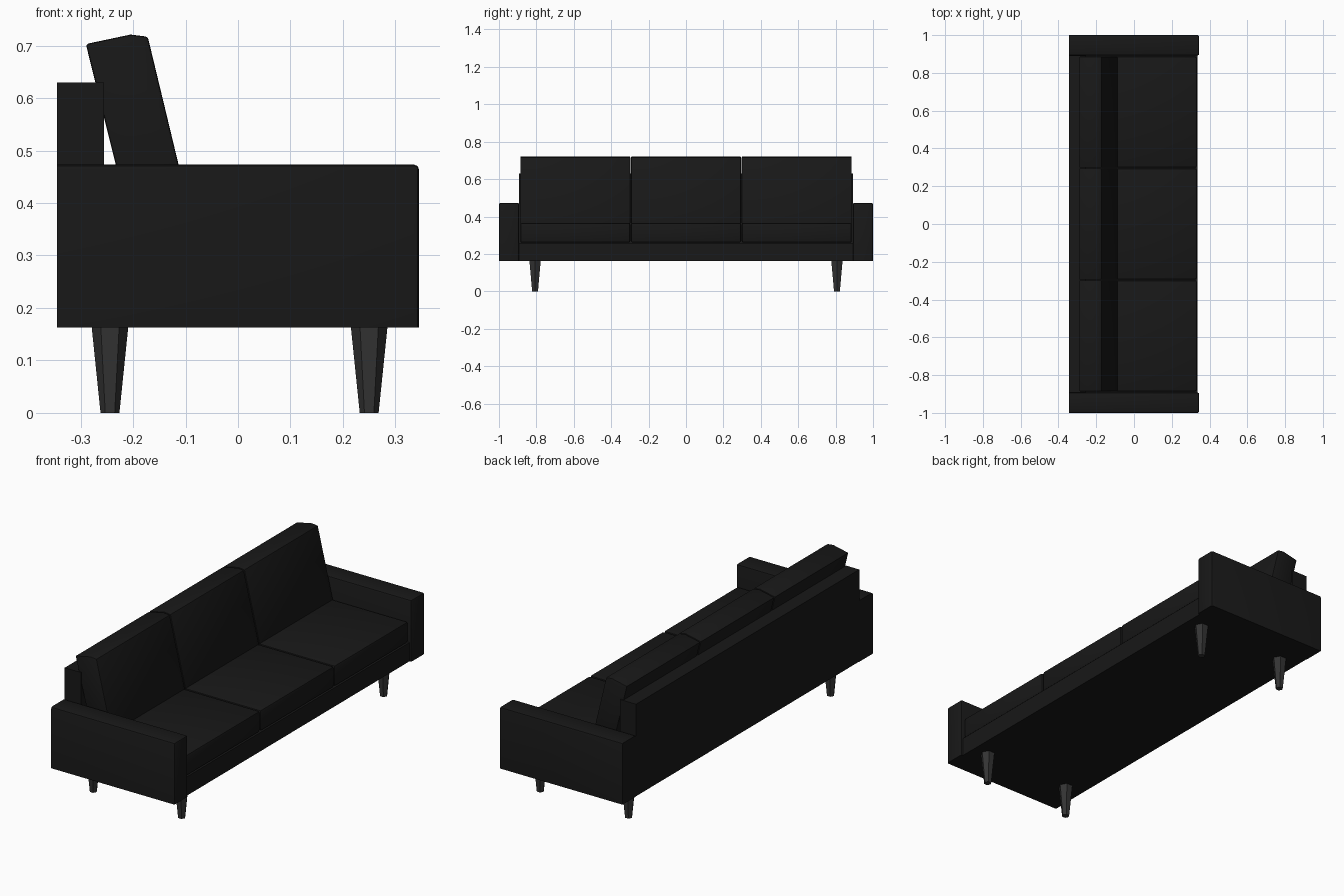
import bpy, bmesh, math

if "Cube" in bpy.data.objects:
    bpy.data.objects.remove(bpy.data.objects["Cube"])

def material(name, value):
    m = bpy.data.materials.new(name)
    m.diffuse_color = (value, value, value, 1)
    m.use_nodes = True
    m.node_tree.nodes["Principled BSDF"].inputs["Base Color"].default_value = m.diffuse_color
    return m

FABRIC = material("black_fabric", 0.009)
WOOD = material("dark_leg", 0.033)

def finish(bm, name, mat, smooth=False):
    bmesh.ops.recalc_face_normals(bm, faces=bm.faces[:])
    mesh = bpy.data.meshes.new(name)
    bm.to_mesh(mesh)
    bm.free()
    mesh.materials.append(mat)
    ob = bpy.data.objects.new(name, mesh)
    bpy.context.collection.objects.link(ob)
    if smooth:
        bpy.ops.object.select_all(action='DESELECT')
        ob.select_set(True)
        bpy.context.view_layer.objects.active = ob
        bpy.ops.object.shade_smooth_by_angle(angle=math.radians(30))
    return ob

def extrude_y(name, profile, y0, y1, bevel=0.0, segments=1, keep=None):
    """Extrude an (x, z) profile along y and bevel the edges chosen by keep."""
    bm = bmesh.new()
    face = bm.faces.new([bm.verts.new((x, y0, z)) for x, z in profile])
    ext = bmesh.ops.extrude_face_region(bm, geom=[face])
    bmesh.ops.translate(bm, vec=(0, y1 - y0, 0),
                        verts=[v for v in ext['geom'] if isinstance(v, bmesh.types.BMVert)])
    bmesh.ops.recalc_face_normals(bm, faces=bm.faces[:])
    if bevel:
        edges = [e for e in bm.edges if e.calc_face_angle() > 0.5 and (keep is None or keep(e))]
        bmesh.ops.bevel(bm, geom=edges, offset=bevel, segments=segments,
                        profile=0.5, affect='EDGES')
    return finish(bm, name, FABRIC, segments > 1)

def rect(x0, x1, z0, z1):
    return [(x0, z0), (x1, z0), (x1, z1), (x0, z1)]

# base and back panel, between the arms
extrude_y("base", rect(-0.343, 0.335, 0.163, 0.258), -0.9, 0.9)
extrude_y("back_panel", rect(-0.345, -0.255, 0.165, 0.63), -0.892, 0.892)

# arms: only the front and top edges are softened
def arm_edge(e):
    on_back = all(v.co.x < -0.34 for v in e.verts)
    on_bottom = all(v.co.z < 0.17 for v in e.verts)
    return not (on_back or on_bottom)

for side, y0, y1 in (("left", -1.0, -0.892), ("right", 0.892, 1.0)):
    extrude_y(side + "_arm", rect(-0.345, 0.345, 0.163, 0.473), y0, y1, 0.009, 2, arm_edge)

# three seat cushions and three leaning back cushions
back_profile = [(-0.205, 0.36), (-0.086, 0.36), (-0.172, 0.717), (-0.205, 0.721), (-0.29, 0.703)]
for i, side in enumerate(("left", "middle", "right")):
    yc = (i - 1) * 0.592
    y0, y1 = yc - 0.294, yc + 0.294
    extrude_y(side + "_seat_cushion", rect(-0.255, 0.333, 0.26, 0.366), y0, y1, 0.01, 2)
    extrude_y(side + "_back_cushion", back_profile, y0, y1, 0.005, 2)

# tapered six-sided legs
for xn, x in (("back", -0.244), ("front", 0.25)):
    for yn, y in (("left", -0.807), ("right", 0.807)):
        bm = bmesh.new()
        bmesh.ops.create_cone(bm, cap_ends=True, segments=6, radius1=0.018,
                              radius2=0.035, depth=0.165)
        xs = [v.co.x for v in bm.verts]
        if max(xs) < 0.034:  # put the corners on the x axis
            for v in bm.verts:
                v.co.x, v.co.y = v.co.y, v.co.x
        bmesh.ops.translate(bm, verts=bm.verts[:], vec=(x, y, 0.0825))
        finish(bm, xn + "_" + yn + "_leg", WOOD)
